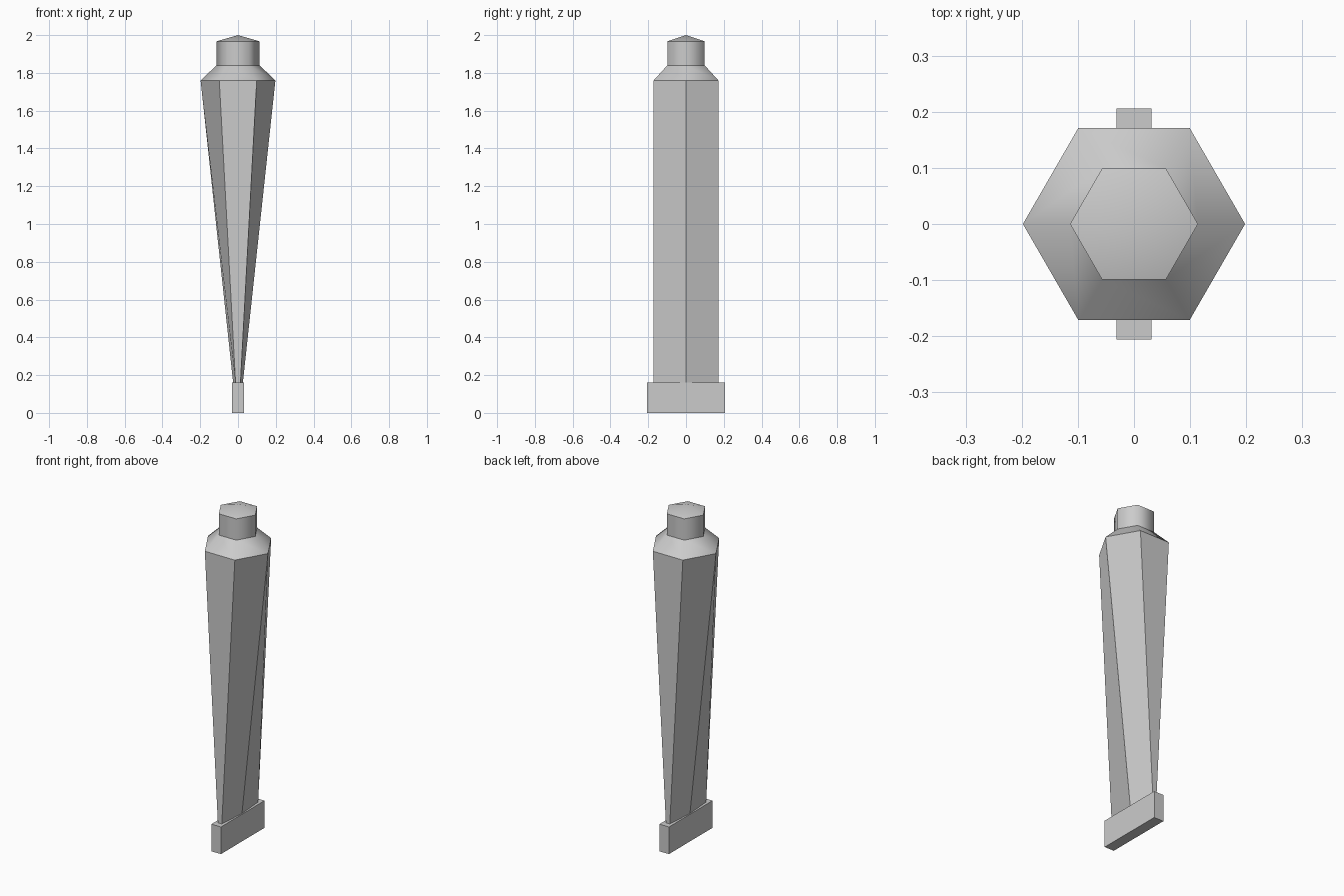
import bpy, bmesh
from math import cos, sin, pi

if "Cube" in bpy.data.objects:
    bpy.data.objects.remove(bpy.data.objects["Cube"])


def hex_loft(name, rings, smooth_bands=(), apex=None):
    """Open-ended loft of hexagons (z, x_radius, y_radius), optionally closed by a point."""
    bm = bmesh.new()
    loops = [[bm.verts.new((rx * cos(i * pi / 3), ry * sin(i * pi / 3), z))
              for i in range(6)] for z, rx, ry in rings]
    for k, (a, b) in enumerate(zip(loops, loops[1:])):
        for i in range(6):
            j = (i + 1) % 6
            # Corner order sets which way the twisted quads fold
            bm.faces.new((a[j], b[j], b[i], a[i])).smooth = k in smooth_bands
    if apex is not None:
        top, tip = loops[-1], bm.verts.new((0, 0, apex))
        for i in range(6):
            bm.faces.new((top[i], top[(i + 1) % 6], tip)).smooth = True
    # Creases between bands stay sharp
    for e in bm.edges:
        if abs(e.verts[0].co.z - e.verts[1].co.z) < 1e-5:
            e.smooth = False
    mesh = bpy.data.meshes.new(name)
    bm.to_mesh(mesh)
    bm.free()
    obj = bpy.data.objects.new(name, mesh)
    bpy.context.collection.objects.link(obj)
    return obj


R, NECK = 0.198, 0.114
BLADE_TOP, SHOULDER = 0.162, 1.76

# Shaft that narrows only in x towards the blade; its ends meet the other parts
hex_loft("tapered_shaft", [(BLADE_TOP, 0.026, R), (SHOULDER, R, R)])

# Sloped shoulder, neck and shallow pointed cap
hex_loft("shoulder_and_neck",
         [(SHOULDER, R, R), (1.84, NECK, NECK), (1.967, NECK, NECK)],
         smooth_bands=(0, 1), apex=2.0)

# Flat blade at the bottom
bpy.ops.mesh.primitive_cube_add(size=1, location=(0, 0, BLADE_TOP / 2))
blade = bpy.context.object
blade.name = "bottom_blade"
blade.scale = (0.063, 0.412, BLADE_TOP)
bpy.ops.object.transform_apply(location=False, rotation=False, scale=True)
